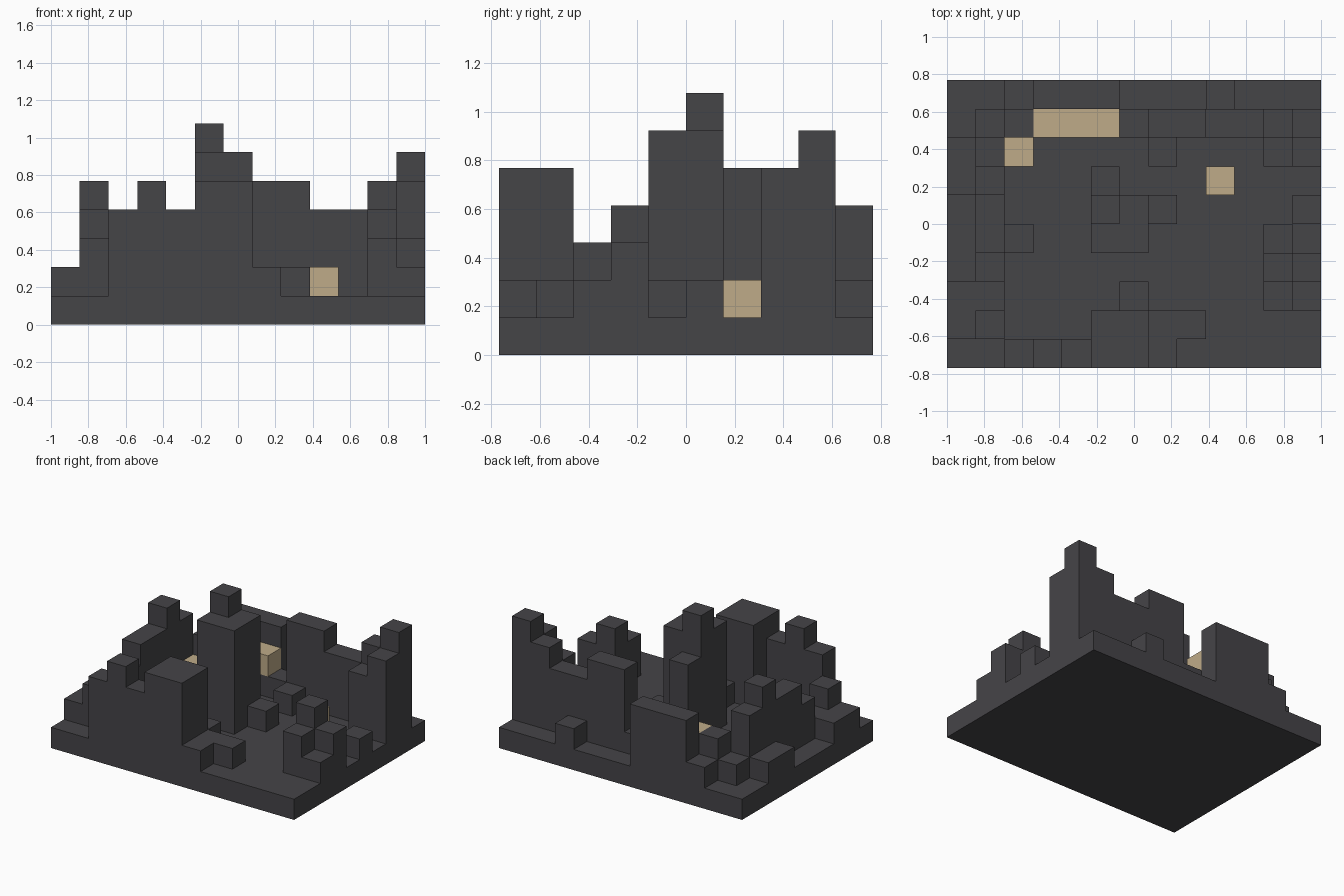
import bpy
import bmesh
from mathutils import Vector

if "Cube" in bpy.data.objects:
    bpy.data.objects.remove(bpy.data.objects["Cube"], do_unlink=True)

# Height of every column in blocks, back row first; a dot is bare slab
PLAN = [
    "..2444...2...",
    ".233332554456",
    "242....2...45",
    "25...5...2...",
    ".4...762....2",
    ".42..66....2.",
    ".3.........43",
    "22....2....32",
    "23...5522....",
    "..454552.....",
]
# Columns capped with a sand block (s), in the same layout
SAND = {1: "...sss", 2: "..s", 3: ".........s"}

COLS, ROWS = len(PLAN[0]), len(PLAN)
UNIT = 2 / COLS


def make_material(name, rgb):
    mat = bpy.data.materials.new(name)
    mat.use_nodes = True
    mat.diffuse_color = (*rgb, 1)
    shader = next(n for n in mat.node_tree.nodes if n.type == "BSDF_PRINCIPLED")
    shader.inputs["Base Color"].default_value = (*rgb, 1)
    shader.inputs["Roughness"].default_value = 0.9
    return mat


def build_blocks(name, cells, solid, mat):
    """Skin a set of unit blocks, keeping only faces open to the air."""
    bm = bmesh.new()
    for cell in cells:
        centre = Vector(cell) + Vector((0.5, 0.5, 0.5))
        for axis in range(3):
            for sign in (-1, 1):
                normal = Vector((0, 0, 0))
                normal[axis] = sign
                if tuple(int(c) for c in Vector(cell) + normal) in solid:
                    continue
                u, v = Vector((0, 0, 0)), Vector((0, 0, 0))
                u[(axis + 1) % 3] = 0.5
                v[(axis + 2) % 3] = 0.5 * sign
                mid = centre + normal / 2
                corners = (mid - u - v, mid + u - v, mid + u + v, mid - u + v)
                bm.faces.new([bm.verts.new(
                    ((p.x - COLS / 2) * UNIT, (p.y - ROWS / 2) * UNIT, p.z * UNIT))
                    for p in corners])
    # Weld the quads and merge flat areas into large faces
    bmesh.ops.remove_doubles(bm, verts=bm.verts, dist=UNIT / 100)
    bmesh.ops.dissolve_limit(bm, angle_limit=0.01, verts=bm.verts, edges=bm.edges)
    mesh = bpy.data.meshes.new(name)
    bm.to_mesh(mesh)
    bm.free()
    mesh.materials.append(mat)
    bpy.context.collection.objects.link(bpy.data.objects.new(name, mesh))


# Sort the blocks into slab, stone and sand
slab, stone, sand = set(), set(), set()
for r, row in enumerate(PLAN):
    y = ROWS - 1 - r
    for x, mark in enumerate(row):
        height = 1 if mark == "." else int(mark)
        slab.add((x, y, 0))
        capped = SAND.get(r, "")[x:x + 1] == "s"
        for z in range(1, height):
            target = sand if capped and z == height - 1 else stone
            target.add((x, y, z))

dark_stone = make_material("dark stone", (0.06, 0.058, 0.064))
pale_sand = make_material("pale sand", (0.52, 0.41, 0.25))
everything = slab | stone | sand

build_blocks("base_slab", slab, everything, dark_stone)
build_blocks("stone_blocks", stone, everything, dark_stone)
build_blocks("sand_blocks", sand, everything, pale_sand)
